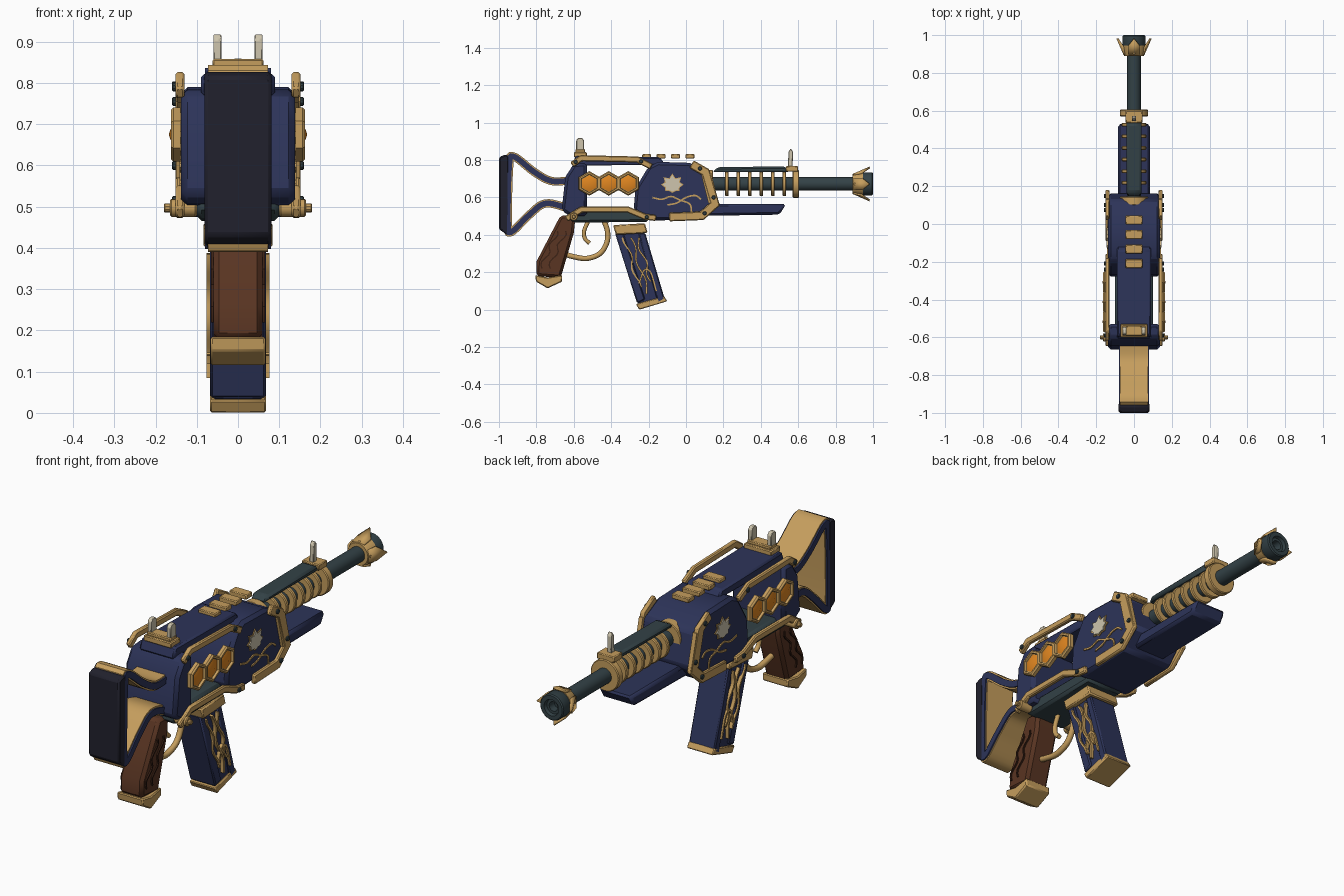
import bpy, bmesh, math
from mathutils import Vector, Matrix

if "Cube" in bpy.data.objects:
    bpy.data.objects.remove(bpy.data.objects["Cube"], do_unlink=True)


def material(name, *rgb):
    m = bpy.data.materials.new(name)
    m.use_nodes = True
    m.diffuse_color = (*rgb, 1)
    m.node_tree.nodes["Principled BSDF"].inputs["Base Color"].default_value = (*rgb, 1)
    return m


navy = material("navy paint", .026, .034, .1)
gold = material("brass gold", .56, .34, .11)
steel = material("slate steel", .033, .054, .062)
brown = material("brown wood", .1, .035, .016)
silver = material("pale silver", .62, .56, .42)
orange = material("amber orange", .75, .24, .015)
dark = material("dark rubber", .015, .015, .026)
umber = material("dark wood", .045, .016, .008)


def finish(bm, name, mat, bevel=0):
    bmesh.ops.remove_doubles(bm, verts=bm.verts, dist=1e-5)
    bmesh.ops.recalc_face_normals(bm, faces=bm.faces)
    mesh = bpy.data.meshes.new(name)
    bm.to_mesh(mesh)
    bm.free()
    mesh.materials.append(mat)
    mesh.shade_smooth()
    mesh.set_sharp_from_angle(angle=math.radians(32))
    ob = bpy.data.objects.new(name, mesh)
    bpy.context.collection.objects.link(ob)
    if bevel:
        mod = ob.modifiers.new("bevel", 'BEVEL')
        mod.width, mod.segments, mod.limit_method = bevel, 1, 'ANGLE'
    return ob


def prism(name, pts, x0, x1, mat, bevel=0):
    """Side profile of (y, z) points extruded from x0 to x1."""
    bm = bmesh.new()
    face = bm.faces.new([bm.verts.new((x0, y, z)) for y, z in pts])
    geo = bmesh.ops.extrude_face_region(bm, geom=[face])["geom"]
    bmesh.ops.translate(bm, vec=(x1 - x0, 0, 0),
                        verts=[g for g in geo if isinstance(g, bmesh.types.BMVert)])
    return finish(bm, name, mat, bevel)


def box(name, x0, x1, y0, y1, z0, z1, mat, bevel=.004):
    return prism(name, [(y0, z0), (y1, z0), (y1, z1), (y0, z1)], x0, x1, mat, bevel)


def smooth_path(pts, steps=6):
    """Catmull-Rom spline through the points."""
    p = [Vector(q) for q in pts]
    p = [p[0] * 2 - p[1]] + p + [p[-1] * 2 - p[-2]]
    out = []
    for a, b, c, d in zip(p, p[1:], p[2:], p[3:]):
        for i in range(steps):
            t = i / steps
            out.append(.5 * (2 * b + (c - a) * t + (2 * a - 5 * b + 4 * c - d) * t * t
                             + (3 * b - a - 3 * c + d) * t ** 3))
    return out + [p[-2]]


def ribbon(name, path, width, x0, x1, mat, bevel=0):
    """Flat strip following a (y, z) path."""
    p = [Vector(q) for q in path]
    left, right = [], []
    for i, q in enumerate(p):
        a = (q - p[i - 1]).normalized() if i else (p[1] - q).normalized()
        b = (p[i + 1] - q).normalized() if i < len(p) - 1 else a
        t = (a + b).normalized()
        n = Vector((-t.y, t.x)) * width / 2 / max(.6, t.dot(a))
        left.append(q + n)
        right.append(q - n)
    bm = bmesh.new()
    rows = [[bm.verts.new((x, *v)) for x, v in ((x0, l), (x1, l), (x1, r), (x0, r))]
            for l, r in zip(left, right)]
    for u, v in zip(rows, rows[1:]):
        for k in range(4):
            bm.faces.new((u[k], u[k - 1], v[k - 1], v[k]))
    bm.faces.new(rows[0])
    bm.faces.new(rows[-1])
    return finish(bm, name, mat, bevel)


def lathe(name, profile, mat, axis='y', y=0, z=.672, segs=28, side=1):
    """Revolve (along, radius) points around the x or y axis."""
    bm = bmesh.new()
    rows = []
    for d, r in profile:
        row = []
        for i in range(segs):
            a = math.tau * i / segs
            u, v = r * math.sin(a), z + r * math.cos(a)
            row.append(bm.verts.new((u, d, v) if axis == 'y' else (d * side, y + u, v)))
        rows.append(row)
    for u, v in zip(rows, rows[1:]):
        for i in range(segs):
            bm.faces.new((u[i - 1], u[i], v[i], v[i - 1]))
    return finish(bm, name, mat)


def disc(name, d0, d1, r, mat, **kw):
    c = min(.004, r / 4)
    return lathe(name, [(d0, 0), (d0, r - c), (d0 + c, r), (d1 - c, r), (d1, r - c), (d1, 0)], mat, **kw)


# Shoulder stock: a bent strip with gold lining, and a rubber pad
loop = smooth_path([(-.62, .69), (-.72, .688), (-.81, .735), (-.92, .818), (-.945, .77),
                    (-.952, .47), (-.935, .415), (-.84, .505), (-.75, .568), (-.62, .54)])
ribbon("stock_frame", loop, .03, -.08, .08, navy)
ribbon("stock_lining", loop, .044, -.073, .073, gold)
prism("butt_pad", [(-1, .43), (-.95, .395), (-.945, .82), (-.965, .83), (-1, .815)], -.081, .081, dark, .008)

# Receiver
prism("rear_block", [(-.665, .53), (-.645, .71), (-.6, .78), (-.53, .785), (-.53, .5), (-.62, .5)],
      -.138, .138, navy, .015)
prism("front_block", [(-.28, .53), (-.27, .65), (-.2, .765), (-.15, .79), (.02, .785), (.13, .73),
                      (.165, .57), (.09, .485), (-.2, .475)], -.137, .137, navy, .015)
prism("top_cover", [(-.61, .77), (-.59, .822), (-.14, .815), (-.11, .775)], -.09, .09, navy, .008)
prism("lower_receiver", [(-.64, .5), (-.58, .535), (-.2, .535), (-.2, .47), (-.6, .465)], -.1, .1, steel, .012)
for i in range(4):
    y = -.21 + i * .077
    box("top_rail_bar", -.045, .045, y - .024, y + .024, .808, .832, gold)

# Gold trims, amber cells, bolts and ornaments on both sides
for s in (1, -1):
    a, b = .13 * s, .152 * s
    ribbon("upper_trim", [(-.61, .775), (-.56, .81), (-.26, .803), (-.185, .765)], .032, a, b, gold, .005)
    ribbon("lower_trim", [(-.64, .485), (-.56, .535), (-.31, .535), (-.22, .497), (-.16, .49)], .032, a, b, gold, .005)
    ribbon("front_trim", [(.03, .778), (.105, .735), (.155, .565), (.085, .502), (-.09, .495)], .046, a, b, gold, .005)
    prism("trim_corner", [(.08, .73), (.135, .73), (.178, .56), (.12, .57)], a, .15 * s, gold)
    for i in range(3):
        y = -.517 + i * .104
        lathe("amber_frame", [(.14, 0), (.14, .066), (.156, .066), (.163, .059), (.163, .05), (.152, .048), (.152, 0)],
              gold, 'x', y, .675, 6, s)
        lathe("amber_cell", [(.15, 0), (.15, .05), (.168, 0)], orange, 'x', y, .675, 6, s)
    for y, z in ((-.59, .79), (-.24, .793), (.075, .755), (.148, .6), (.1, .515), (-.21, .495)):
        disc("bolt", .14, .16, .011, steel, axis='x', y=y, z=z, segs=10, side=s)
    disc("hinge_pin", .1, .165, .022, gold, axis='x', y=-.6, z=.497, segs=14, side=s)
    disc("hinge_pin_tip", .16, .18, .011, gold, axis='x', y=-.6, z=.497, segs=10, side=s)

    # Lotus-like emblem: long petals alternating with short notches
    for name, k, d, m in (("emblem_backing", 1.15, .141, gold), ("emblem", 1, .146, silver)):
        pts = []
        for i in range(16):
            t = math.tau * i / 16
            r = k * (.036 if i % 2 else .05 + .008 * math.cos(t))
            pts.append((-.073 + r * math.sin(t) * 1.05, .668 + r * math.cos(t) * .9))
        prism(name, pts, .136 * s, d * s, m)
    for path in ([(-.18, .6), (-.13, .59), (-.08, .605), (-.03, .585), (.02, .565), (.03, .52)],
                 [(-.1, .56), (-.05, .57), (0, .6), (.05, .61), (.08, .59)]):
        ribbon("block_vine", smooth_path(path, 4), .009, .13 * s, .142 * s, gold)

    # Magazine filigree and grip carving
    for off, low in ((-.035, .12), (0, .085), (.035, .15)):
        path = []
        for i in range(14):
            z = .385 - (.385 - low) * i / 13
            path.append((-.3 + (.4 - z) * .31 + off + .011 * math.sin(i * .8 + off * 60), z))
        ribbon("magazine_filigree", path, .009, .055 * s, .076 * s, gold)
    ribbon("magazine_filigree", smooth_path([(-.25, .14), (-.225, .21), (-.19, .2), (-.16, .1)], 4),
           .009, .055 * s, .076 * s, gold)
    for off in (-.022, .022):
        path = [(-.665 - .09 * i / 11 + off + .012 * math.sin(i * 1.2), .42 - .2 * i / 11) for i in range(12)]
        ribbon("grip_carving", path, .007, .055 * s, .066 * s, umber)

# Barrel, cooling rings and muzzle
lathe("barrel", [(.1, 0), (.1, .036), (.95, .036), (.95, 0)], steel)
disc("barrel_collar", .1, .145, .075, gold)
for i in range(6):
    y = .218 + i * .0615
    disc("cooling_ring", y - .01, y + .01, .065, gold)
disc("front_collar", .57, .605, .074, gold)
lathe("muzzle", [(.93, 0), (.93, .058), (.935, .061), (.995, .061), (1, .056), (1, .038),
                 (.985, .034), (.985, .022), (.95, .02), (.95, 0)], steel)
lathe("muzzle_crown", [(.89, 0), (.89, .052), (.9, .057), (.945, .064), (.945, 0)], gold)
for i in range(4):
    bm = bmesh.new()
    bm.faces.new([bm.verts.new(v) for v in ((-.03, .895, .05), (.03, .895, .05), (.033, .94, .06),
                                            (0, .982, .088), (-.033, .94, .06))])
    bmesh.ops.transform(bm, verts=bm.verts,
                        matrix=Matrix.Translation((0, 0, .672)) @ Matrix.Rotation(i * math.pi / 2, 4, 'Y'))
    ob = finish(bm, "crown_spike", gold)
    mod = ob.modifiers.new("thickness", 'SOLIDIFY')
    mod.thickness, mod.offset = .01, 0

# Handguard and upper rail
prism("handguard", [(.1, .565), (.535, .565), (.5, .508), (.1, .502)], -.085, .085, navy, .012)
prism("upper_rail", [(.14, .735), (.17, .762), (.53, .766), (.555, .735)], -.04, .04, steel, .01)

# Sights
box("front_sight_base", -.045, .045, .535, .6, .738, .768, gold)
prism("front_sight", [(.545, .765), (.57, .765), (.572, .845), (.56, .862), (.548, .845)], -.011, .011, silver, .003)
box("rear_sight_base", -.072, .072, -.6, -.53, .815, .842, gold)
box("rear_sight_step", -.062, .062, -.592, -.54, .84, .858, gold)
for s in (1, -1):
    prism("rear_sight_post", [(-.587, .85), (-.545, .85), (-.545, .905), (-.555, .918), (-.577, .918), (-.587, .905)],
          .04 * s, .06 * s, silver, .003)

# Grip
prism("grip", [(-.67, .505), (-.59, .5), (-.6, .41), (-.67, .17), (-.8, .18), (-.798, .26), (-.72, .41)],
      -.06, .06, brown, .014)
prism("grip_cap", [(-.806, .185), (-.802, .15), (-.74, .114), (-.662, .15), (-.662, .185), (-.74, .172)],
      -.067, .067, gold, .005)


def tube(name, pts, radius, mat):
    cu = bpy.data.curves.new(name, 'CURVE')
    cu.dimensions, cu.bevel_depth, cu.bevel_resolution, cu.use_fill_caps = '3D', radius, 2, True
    path = smooth_path(pts)
    sp = cu.splines.new('POLY')
    sp.points.add(len(path) - 1)
    for p, q in zip(sp.points, path):
        p.co = (0, q.x, q.y, 1)
    sp.use_smooth = True
    cu.materials.append(mat)
    bpy.context.collection.objects.link(bpy.data.objects.new(name, cu))


# Trigger and guard
tube("trigger_guard", [(-.66, .3), (-.6, .283), (-.53, .274), (-.46, .3), (-.423, .36), (-.42, .42), (-.44, .48)], .014, gold)
tube("trigger", [(-.52, .48), (-.545, .42), (-.54, .38), (-.515, .355)], .011, gold)

# Magazine
prism("magazine", [(-.375, .43), (-.225, .43), (-.225, .4), (-.118, .06), (-.255, .03), (-.37, .39)],
      -.06, .06, navy, .006)
for y0, y1, b0, b1 in ((-.38, -.335, -.262, -.218), (-.255, -.218, -.15, -.113)):
    prism("magazine_rib", [(y0, .41), (y1, .41), (b1, .055), (b0, .035)], -.068, .068, navy, .006)
prism("magazine_collar", [(-.39, .452), (-.22, .462), (-.205, .41), (-.375, .4)], -.084, .084, gold, .006)
prism("magazine_base", [(-.268, .03), (-.25, 0), (-.1, .045), (-.117, .072)], -.068, .068, gold, .004)
